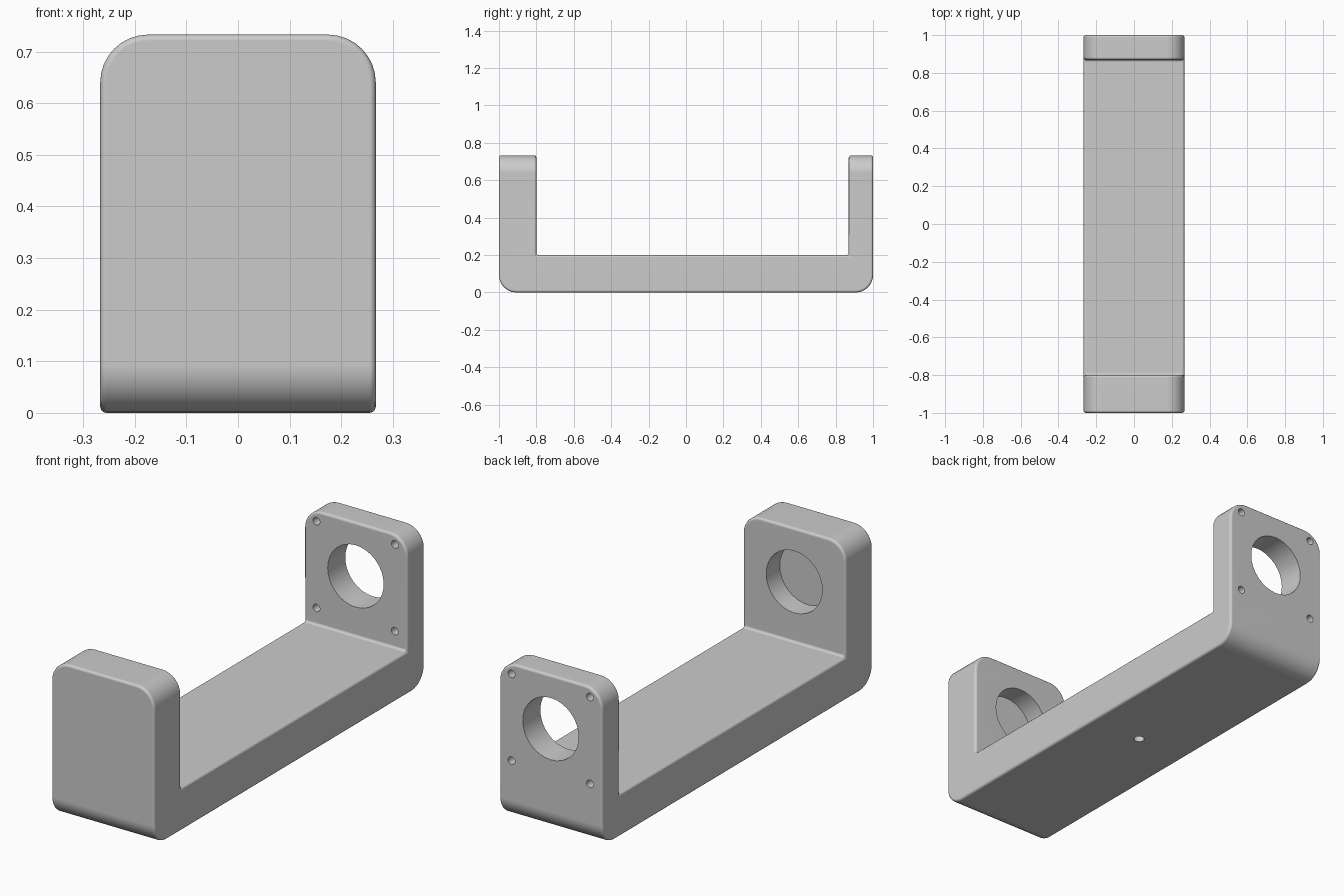
import bpy
import bmesh
from math import radians
from mathutils import Matrix, Vector

if "Cube" in bpy.data.objects:
    bpy.data.objects.remove(bpy.data.objects["Cube"], do_unlink=True)

HALF_W, TOP, FLOOR = 0.267, 0.733, 0.2
FRONT_IN, BACK_IN = -0.8, 0.87          # inner faces of the two upright walls
BORE_Z, BORE_R, BOLT = 0.482, 0.145, 0.203

grey = bpy.data.materials.new("matte grey")
grey.use_nodes = True
grey.diffuse_color = (0.6, 0.6, 0.6, 1)
grey.node_tree.nodes["Principled BSDF"].inputs["Base Color"].default_value = (0.6, 0.6, 0.6, 1)


def new_object(name, bm):
    mesh = bpy.data.meshes.new(name)
    bm.to_mesh(mesh)
    bm.free()
    mesh.materials.append(grey)
    obj = bpy.data.objects.new(name, mesh)
    bpy.context.collection.objects.link(obj)
    return obj


# U-shaped bracket: side profile extruded across the width
profile = [(-1, 0), (1, 0), (1, TOP), (BACK_IN, TOP), (BACK_IN, FLOOR),
           (FRONT_IN, FLOOR), (FRONT_IN, TOP), (-1, TOP)]
bm = bmesh.new()
side = bm.faces.new([bm.verts.new((-HALF_W, y, z)) for y, z in profile])
extruded = bmesh.ops.extrude_face_region(bm, geom=[side])["geom"]
bmesh.ops.translate(bm, vec=(2 * HALF_W, 0, 0),
                    verts=[v for v in extruded if isinstance(v, bmesh.types.BMVert)])
bmesh.ops.recalc_face_normals(bm, faces=bm.faces)


# Large rounds: outer bottom corners and upper corners of both walls
def is_large_round(edge):
    a, b = (v.co for v in edge.verts)
    along = (b - a).normalized()
    bottom = abs(along.x) > 0.9 and max(a.z, b.z) < 0.01
    upper = abs(along.y) > 0.9 and min(a.z, b.z) > TOP - 0.01
    return bottom or upper


bmesh.ops.bevel(bm, geom=[e for e in bm.edges if is_large_round(e)], offset=0.093,
                segments=8, profile=0.5, affect='EDGES')
bracket = new_object("bracket", bm)

# Small softened edges everywhere
soft = bracket.modifiers.new("soft edges", 'BEVEL')
soft.width = 0.012
soft.segments = 3
soft.limit_method = 'ANGLE'
soft.angle_limit = radians(40)
soft.use_clamp_overlap = False


def drill(name, start, end, radius, sides):
    """Cut a round hole running from start to end."""
    start, end = Vector(start), Vector(end)
    axis = end - start
    turn = axis.to_track_quat('Z', 'Y').to_matrix().to_4x4()
    cutter_bm = bmesh.new()
    bmesh.ops.create_cone(cutter_bm, cap_ends=True, segments=sides, radius1=radius,
                          radius2=radius, depth=axis.length,
                          matrix=Matrix.Translation((start + end) / 2) @ turn)
    cutter = new_object(name, cutter_bm)
    cutter.hide_render = True
    cut = bracket.modifiers.new(name, 'BOOLEAN')
    cut.operation = 'DIFFERENCE'
    cut.solver = 'EXACT'
    cut.object = cutter
    return cutter


# Through bore and bolt holes in the back wall, blind bore in the front wall,
# blind mounting hole underneath
cutters = [
    drill("back_bore", (0, 0.8, BORE_Z), (0, 1.1, BORE_Z), BORE_R, 32),
    drill("front_bore", (0, -0.9, BORE_Z), (0, -0.7, BORE_Z), BORE_R, 32),
    drill("mount_hole", (0, 0.035, -0.1), (0, 0.035, 0.1), 0.024, 16),
]
for sx in (-1, 1):
    for sz in (-1, 1):
        x, z = sx * BOLT, BORE_Z + sz * BOLT
        cutters.append(drill("bolt_hole", (x, 0.8, z), (x, 1.1, z), 0.018, 16))

# Bake the cuts, then shade smooth with sharp hole rims
bpy.ops.object.select_all(action='DESELECT')
bracket.select_set(True)
bpy.context.view_layer.objects.active = bracket
for modifier in list(bracket.modifiers):
    bpy.ops.object.modifier_apply(modifier=modifier.name)
for cutter in cutters:
    bpy.data.objects.remove(cutter, do_unlink=True)
bpy.ops.object.shade_smooth_by_angle(angle=radians(35))
weighted = bracket.modifiers.new("even shading", 'WEIGHTED_NORMAL')
weighted.keep_sharp = True
